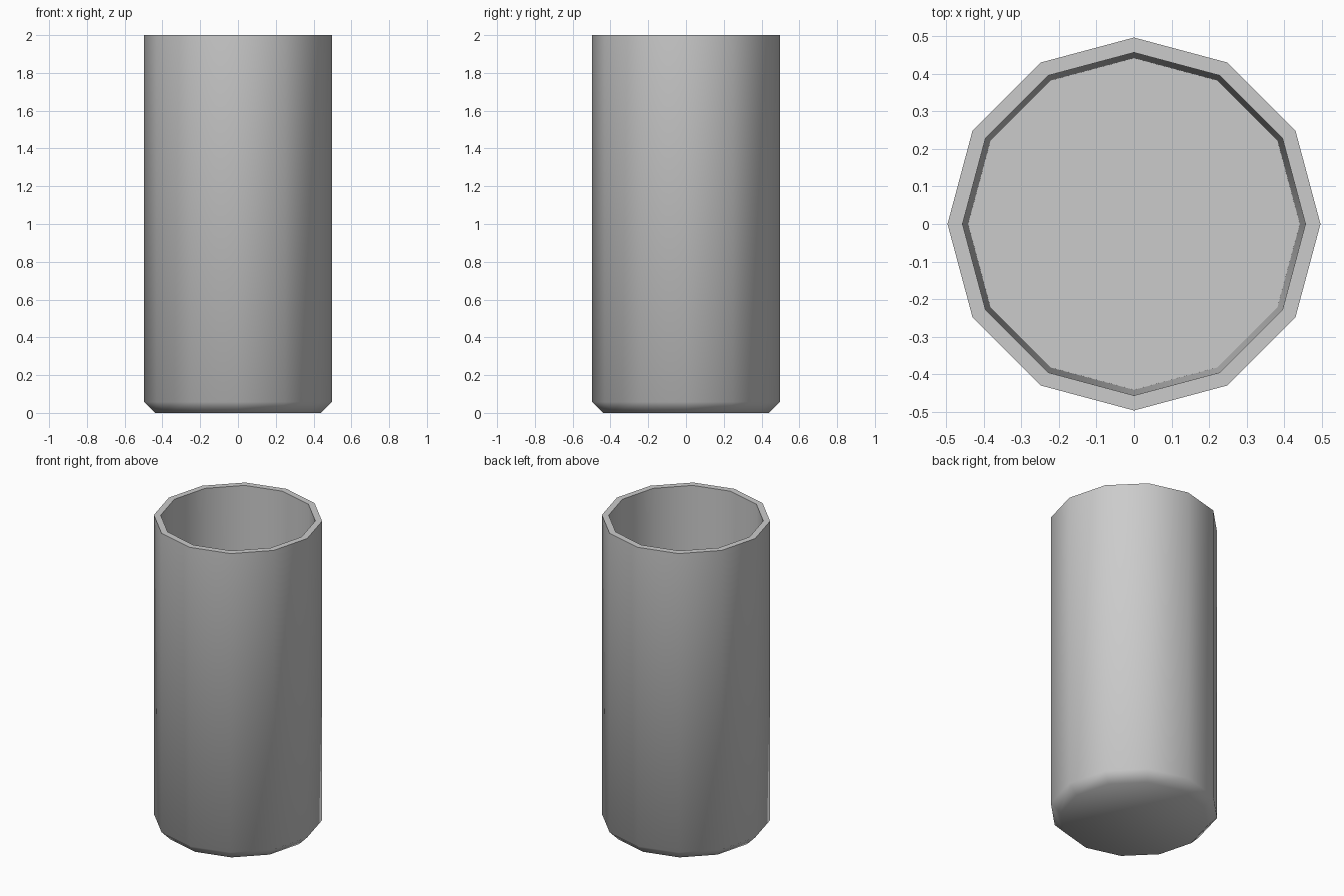
import bpy, bmesh
from math import cos, sin, pi, radians

if "Cube" in bpy.data.objects:
    bpy.data.objects.remove(bpy.data.objects["Cube"])

SIDES = 12
# Cup profile (radius, height): outer base, chamfer, outer rim, inner rim, inner floor
PROFILE = [(0.44, 0.0), (0.497, 0.058), (0.497, 2.0), (0.457, 2.0), (0.442, 0.05)]


def ring(bm, radius, z):
    return [bm.verts.new((radius * cos(2 * pi * i / SIDES),
                          radius * sin(2 * pi * i / SIDES), z)) for i in range(SIDES)]


# Hollow twelve-sided cup
bm = bmesh.new()
rings = [ring(bm, r, z) for r, z in PROFILE]
for low, high in zip(rings, rings[1:]):
    for i in range(SIDES):
        j = (i + 1) % SIDES
        bm.faces.new((low[i], low[j], high[j], high[i]))

# Underside and inner floor
bm.faces.new(rings[0][::-1])
bm.faces.new(rings[-1])
bmesh.ops.recalc_face_normals(bm, faces=bm.faces)

mesh = bpy.data.meshes.new("cup")
bm.to_mesh(mesh)
bm.free()
cup = bpy.data.objects.new("cup", mesh)
bpy.context.collection.objects.link(cup)

# Smooth walls and base chamfer, crisp rim
bpy.context.view_layer.objects.active = cup
cup.select_set(True)
bpy.ops.object.shade_smooth_by_angle(angle=radians(55))
